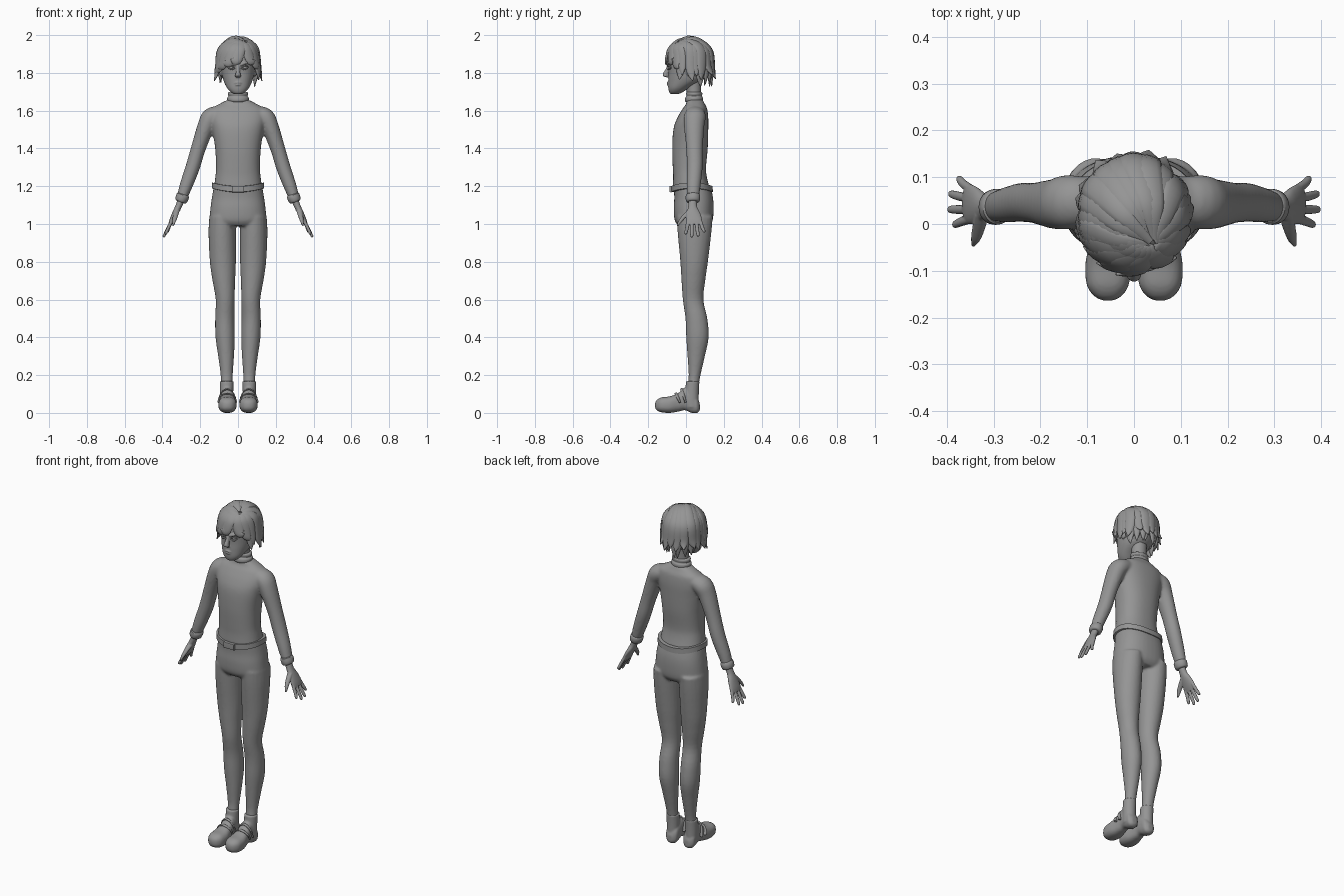
import bpy, bmesh, math, random
from mathutils import Vector

random.seed(4)
cube = bpy.data.objects.get("Cube")
if cube:
    bpy.data.objects.remove(cube)

grey = bpy.data.materials.new("plain grey")
grey.use_nodes = True
grey.diffuse_color = (0.3, 0.3, 0.3, 1)
grey.node_tree.nodes["Principled BSDF"].inputs["Base Color"].default_value = (0.3, 0.3, 0.3, 1)

X, Y, Z = Vector((1, 0, 0)), Vector((0, 1, 0)), Vector((0, 0, 1))


def smooth_rows(rows, steps):
    """Spline through every column of the rows."""
    out = []
    for i in range(len(rows) - 1):
        a, b, c, d = (rows[max(0, min(len(rows) - 1, i + k))] for k in (-1, 0, 1, 2))
        for s in range(steps):
            t = s / steps
            out.append([0.5 * (2 * q + (r - p) * t + (2 * p - 5 * q + 4 * r - w) * t * t
                               + (3 * q - p - 3 * r + w) * t ** 3)
                        for p, q, r, w in zip(a, b, c, d)])
    return out + [list(rows[-1])]


def loft(bm, rows, axis=None, hint=Y, power=2.0, steps=4, sides=24):
    """Rows are x, y, z, radius across, radius along the hint."""
    rows = smooth_rows(rows, steps)
    pts = [Vector(r[:3]) for r in rows]
    rings = []
    for i, r in enumerate(rows):
        t = axis or (pts[min(i + 1, len(pts) - 1)] - pts[max(i - 1, 0)]).normalized()
        h = hint(pts[i]) if callable(hint) else hint
        u = (h - t * h.dot(t)).normalized()
        v = u.cross(t)
        ring = []
        for k in range(sides):
            a = math.tau * k / sides
            c, s = math.cos(a), math.sin(a)
            c = math.copysign(abs(c) ** (2 / power), c)
            s = math.copysign(abs(s) ** (2 / power), s)
            ring.append(bm.verts.new(pts[i] + v * c * max(r[3], .0008) + u * s * max(r[4], .0008)))
        rings.append(ring)
    for a, b in zip(rings, rings[1:]):
        for k in range(sides):
            bm.faces.new((a[k], a[k - 1], b[k - 1], b[k]))
    bm.faces.new(rings[0])
    bm.faces.new(rings[-1][::-1])


def ball(bm, centre, radii):
    made = bmesh.ops.create_uvsphere(bm, u_segments=24, v_segments=16, radius=1)
    for v in made["verts"]:
        v.co = Vector(centre) + Vector(v.co[i] * radii[i] for i in range(3))


def finish(name, bm, voxel=0, relax=4, angle=40):
    bmesh.ops.recalc_face_normals(bm, faces=bm.faces)
    me = bpy.data.meshes.new(name)
    bm.to_mesh(me)
    bm.free()
    ob = bpy.data.objects.new(name, me)
    bpy.context.collection.objects.link(ob)
    me.materials.append(grey)
    bpy.ops.object.select_all(action="DESELECT")
    ob.select_set(True)
    bpy.context.view_layer.objects.active = ob
    if voxel:
        blend = ob.modifiers.new("blend", "REMESH")
        blend.mode, blend.voxel_size, blend.use_smooth_shade = "VOXEL", voxel, True
        soft = ob.modifiers.new("soften", "SMOOTH")
        soft.iterations, soft.factor = relax, 0.5
    else:
        bpy.ops.object.shade_smooth_by_angle(angle=math.radians(angle))
    return ob


def upright(rows, x=0):
    """Rows of height, half width, front, back."""
    return [(x, (f + b) / 2, z, w, (b - f) / 2) for z, w, f, b in rows]


# Sweater: torso and sleeves blended together
bm = bmesh.new()
loft(bm, upright([(1.19, .128, -.07, .125), (1.25, .12, -.068, .11), (1.3, .116, -.07, .106),
                  (1.4, .121, -.073, .115), (1.5, .136, -.067, .118), (1.56, .147, -.047, .118),
                  (1.61, .138, -.018, .112), (1.635, .1, 0, .1), (1.66, .05, .003, .088)]),
     axis=Z, power=2.3, sides=40)
for s in (1, -1):
    loft(bm, [(.09 * s, .05, 1.585, .04, .05), (.14 * s, .047, 1.567, .05, .058),
              (.168 * s, .043, 1.52, .046, .054), (.21 * s, .045, 1.4, .039, .044),
              (.24 * s, .046, 1.3, .038, .042), (.276 * s, .04, 1.2, .034, .037),
              (.3 * s, .036, 1.13, .026, .031)])
finish("sweater", bm, .007, 6)

# Trousers: hips and legs blended together
bm = bmesh.new()
loft(bm, upright([(1.2, .128, -.066, .13), (1.14, .138, -.062, .143), (1.08, .146, -.065, .146),
                  (1.02, .148, -.06, .141), (.99, .12, -.04, .12)]), axis=Z, power=2.3, sides=40)
for s in (1, -1):
    loft(bm, [(x * s, (f + b) / 2, z, w, (b - f) / 2) for z, x, w, f, b in
              [(1.04, .082, .07, -.05, .142), (.95, .083, .073, -.044, .134), (.8, .08, .069, -.03, .116),
               (.7, .075, .06, -.024, .102), (.6, .068, .05, -.017, .092), (.5, .07, .051, -.003, .113),
               (.4, .068, .051, .001, .12), (.3, .063, .042, .008, .1), (.2, .06, .032, .014, .077),
               (.14, .06, .031, .008, .066)]], axis=Z)
finish("trousers", bm, .007, 4)

# Belt, buckle, roll collar, neck
bm = bmesh.new()
loft(bm, upright([(1.172, .12, -.06, .12), (1.174, .139, -.079, .142), (1.204, .138, -.079, .141),
                  (1.206, .12, -.06, .12)]), axis=Z, power=2.2, steps=1, sides=48)
for v in bm.verts:
    v.co.z += 2 * v.co.x ** 2 / 2 - .004
finish("belt", bm)
bm = bmesh.new()
loft(bm, [(x, -.08, 1.185, .017, .007) for x in (-.033, .033)], axis=X, power=8, steps=1)
finish("buckle", bm)
bm = bmesh.new()
loft(bm, upright([(1.645, .045, .0, .08), (1.653, .056, -.006, .09), (1.668, .057, -.004, .09),
                  (1.677, .05, .003, .084), (1.686, .054, .001, .086), (1.696, .052, .002, .085),
                  (1.7, .042, .01, .075)]), axis=Z, sides=32)
finish("roll_collar", bm, angle=70)
bm = bmesh.new()
loft(bm, upright([(1.66, .042, .005, .08), (1.72, .041, .002, .08), (1.78, .045, -.01, .085)]), axis=Z)
finish("neck", bm)

# Cuffs, hands, shoes and straps on both sides
for s, side in ((1, "left"), (-1, "right")):
    bm = bmesh.new()
    loft(bm, [(.289 * s, .037, 1.158, .026, .03), (.291 * s, .037, 1.152, .034, .038),
              (.301 * s, .036, 1.125, .033, .037), (.304 * s, .036, 1.117, .025, .03)], steps=2)
    finish(side + "_cuff", bm)

    bm = bmesh.new()
    loft(bm, [(.3 * s, .036, 1.13, .019, .022), (.316 * s, .035, 1.09, .017, .024),
              (.333 * s, .038, 1.055, .016, .037), (.35 * s, .042, 1.02, .013, .043),
              (.36 * s, .043, .998, .009, .038)])
    for y0, y1, x1, z1 in ((.074, .096, .376, .955), (.054, .064, .393, .934),
                           (.031, .031, .395, .93), (.011, -.001, .385, .945)):
        mid = (.352 + x1) / 2
        loft(bm, [(.346 * s, y0, 1.025, .009, .009), (mid * s, (y0 + y1) / 2, (1.015 + z1) / 2, .0085, .01),
                  (x1 * s - .003 * s, y1, z1 + .006, .0075, .008), (x1 * s, y1, z1, .003, .003)], sides=12)
    loft(bm, [(.325 * s, .02, 1.07, .012, .016), (.331 * s, -.005, 1.045, .011, .014),
              (.338 * s, -.03, 1.016, .009, .011), (.344 * s, -.046, .99, .004, .004)], hint=Y + Z, sides=12)
    finish(side + "_hand", bm, .0028, 3)

    bm = bmesh.new()
    loft(bm, upright([(.03, .033, -.005, .068), (.1, .035, -.005, .068), (.168, .036, .0, .071)],
                     .06 * s), axis=Z)
    loft(bm, [(.056 * s, y, (lo + hi) / 2, w, (hi - lo) / 2) for y, lo, hi, w in
              [(.073, .012, .05, .015), (.058, -.001, .085, .034), (.03, 0, .12, .036),
               (-.006, .014, .135, .036), (-.04, .007, .106, .039), (-.085, 0, .088, .048),
               (-.13, .003, .082, .045), (-.155, .014, .068, .028), (-.164, .03, .05, .008)]],
         axis=-Y, hint=Z, power=2.5)
    finish(side + "_shoe", bm, .005, 3)

    for n, (y, top, w) in enumerate(((-.022, .126, .04), (-.052, .102, .043))):
        bm = bmesh.new()
        loft(bm, [(.057 * s + w * math.cos(a) * 1.02, y + .02 * (1 - math.sin(a)),
                   .055 + (top - .055) * math.sin(a), .009, .005)
                  for a in (math.pi * k / 8 for k in range(9))], hint=Z + X * .01, sides=10, steps=2)
        finish(f"{side}_shoe_strap_{n + 1}", bm)

# Head with nose, lips and brow ridges
bm = bmesh.new()
loft(bm, upright([(1.687, .016, -.078, -.045), (1.696, .036, -.088, -.02), (1.72, .058, -.094, .015),
                  (1.76, .077, -.094, .08), (1.8, .086, -.092, .1), (1.85, .09, -.094, .113),
                  (1.9, .09, -.09, .115), (1.95, .07, -.06, .09), (1.975, .03, -.02, .05)]),
     axis=Z, power=2.2, sides=40)
loft(bm, [(0, -.086, 1.85, .011, .01), (0, -.096, 1.82, .01, .012), (0, -.108, 1.795, .013, .015),
          (0, -.108, 1.782, .016, .011), (0, -.095, 1.776, .008, .006)], axis=Z)
for s in (1, -1):
    loft(bm, [(.012 * s, -.097, 1.842, .006, .007), (.037 * s, -.094, 1.853, .006, .008),
              (.064 * s, -.078, 1.857, .004, .006)], hint=Z, sides=12)
    ball(bm, (.09 * s, .02, 1.815), (.012, .022, .034))
for z, w in ((1.749, .027), (1.738, .022)):
    loft(bm, [(-w, -.084, z - .007, .004, .004), (0, -.096, z, .006, .005), (w, -.084, z - .007, .004, .004)],
         hint=Z, sides=12)
finish("head", bm, .0035, 2)

# Eyes with lids
for s, side in ((1, "left"), (-1, "right")):
    bm = bmesh.new()
    ball(bm, (.036 * s, -.079, 1.828), (.016, .016, .011))
    finish(side + "_eye", bm, angle=60)
    for n, lift in (("upper", .011), ("lower", -.01)):
        bm = bmesh.new()
        loft(bm, [(.018 * s, -.09, 1.824, .003, .003), (.036 * s, -.094, 1.828 + lift, .004, .004),
                  (.055 * s, -.081, 1.831, .003, .003)], hint=Z, sides=10)
        finish(f"{side}_{n}_eyelid", bm, angle=60)

# Hair: a cap under layers of pointed locks spreading from the parting
centre = Vector((0, .02, 1.862))
size = Vector((.113, .122, .127))
bm = bmesh.new()
ball(bm, centre, size * .97)
cut = Vector((0, -.59, -.81))
bmesh.ops.bisect_plane(bm, geom=bm.verts[:] + bm.edges[:] + bm.faces[:], plane_co=(0, -.1, 1.89),
                       plane_no=cut, clear_outer=True)
finish("hair_cap", bm, angle=60)

parting = Vector((.4, -.55, .8)).normalized()


def out_from_head(p):
    return p - centre + Vector((0, 0, .001))


def lock(name, angle, tip, flare, width, sweep=0, grow=1.0):
    def spot(turn, up, pull):
        a = math.radians(angle + turn)
        d = Vector((math.cos(a), math.sin(a), up)).normalized().lerp(parting, pull).normalized()
        return centre + Vector(d[i] * size[i] * grow for i in range(3))
    low = centre.z - (centre.z - tip) * .45
    a1, a2 = math.radians(angle + sweep * .6), math.radians(angle + sweep)
    path = [spot(0, .9, .9), spot(0, .9, .45), spot(sweep * .3, .55, 0),
            Vector((centre.x + size.x * grow * math.cos(a1), centre.y + size.y * grow * math.sin(a1), low)),
            Vector((centre.x + size.x * flare * math.cos(a2), centre.y + size.y * flare * math.sin(a2), tip))]
    shape = ((.008, .004), (.7 * width, .009), (width, .012), (.85 * width, .011), (.002, .002))
    bm = bmesh.new()
    loft(bm, [(*p, *r) for p, r in zip(path, shape)], hint=out_from_head, sides=12, steps=5)
    finish(name, bm, angle=50)


for i in range(13):
    lock(f"hair_lock_{i + 1}", -22 + 18.5 * i, 1.775 + random.uniform(-.02, .02),
         random.uniform(1.08, 1.2), .03, random.uniform(-12, 12), random.uniform(.98, 1.02))
for i in range(10):
    lock(f"under_lock_{i + 1}", 20 + 15.5 * i, 1.735 + random.uniform(-.015, .015),
         random.uniform(.85, 1.0), .024, random.uniform(-8, 8), .93)
for i, (angle, tip, sweep) in enumerate(((282, 1.873, -30), (264, 1.85, -34), (246, 1.825, -36),
                                         (228, 1.8, -30), (208, 1.785, -16))):
    lock(f"fringe_lock_{i + 1}", angle, tip, 1.1, .034, sweep, 1.0)
for i, (angle, tip, sweep) in enumerate(((292, 1.865, 25), (312, 1.825, 22), (330, 1.79, 14))):
    lock(f"side_lock_{i + 1}", angle, tip, 1.1, .03, sweep, 1.0)
